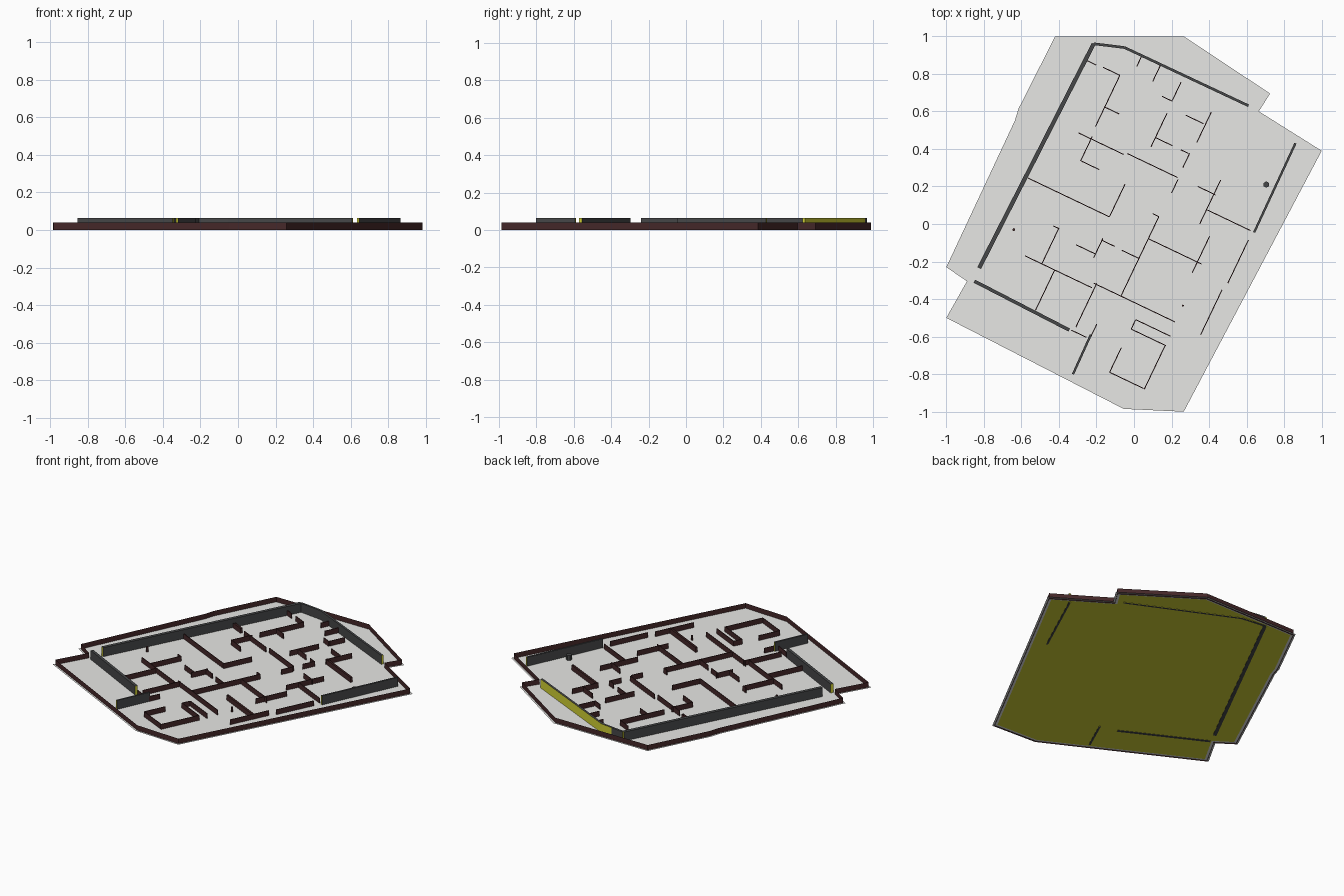
import bpy, bmesh, math
from mathutils import Vector

if "Cube" in bpy.data.objects:
    bpy.data.objects.remove(bpy.data.objects["Cube"])


def material(name, rgb):
    m = bpy.data.materials.new(name)
    m.diffuse_color = (*rgb, 1)
    m.use_nodes = True
    m.node_tree.nodes["Principled BSDF"].inputs["Base Color"].default_value = m.diffuse_color
    return m


LIGHT = material("light grey floor", (0.80, 0.80, 0.78))
DARK = material("dark grey wall", (0.062, 0.064, 0.066))
BROWN = material("dark brown wall", (0.060, 0.021, 0.022))
OLIVE = material("olive yellow", (0.66, 0.65, 0.036))

FLOOR_Z, RIM_TOP, OUTER_TOP = 0.006, 0.039, 0.065


def finish(name, bm, mats):
    me = bpy.data.meshes.new(name)
    bm.to_mesh(me)
    bm.free()
    for m in mats:
        me.materials.append(m)
    ob = bpy.data.objects.new(name, me)
    bpy.context.collection.objects.link(ob)
    return ob


def inset(points, d):
    """Offset a clockwise outline inwards by d with mitred corners."""
    out, n = [], len(points)
    for i in range(n):
        a, b, c = (Vector(points[(i + k) % n]) for k in (-1, 0, 1))
        e1, e2 = (b - a).normalized(), (c - b).normalized()
        n1, n2 = Vector((e1.y, -e1.x)), Vector((e2.y, -e2.x))
        out.append(b + (n1 + n2) * d / (1 + n1.dot(n2)))
    return out


def sheet(name, points, z, mat, up=True):
    bm = bmesh.new()
    f = bm.faces.new([bm.verts.new((p[0], p[1], z)) for p in points])
    f.normal_update()
    if (f.normal.z > 0) != up:
        f.normal_flip()
    return finish(name, bm, [mat])


def add_wall(bm, a, b, width, z0, z1, ends=0, left=0, top=True):
    """Upright box from a to b; ends and left give material slots."""
    a, b = Vector(a), Vector(b)
    d = (b - a).normalized()
    s = Vector((-d.y, d.x)) * width / 2
    ring = [a - s, b - s, b + s, a + s]
    lo = [bm.verts.new((p.x, p.y, z0)) for p in ring]
    hi = [bm.verts.new((p.x, p.y, z1)) for p in ring]
    if top:
        bm.faces.new(lo[::-1])
        bm.faces.new(hi)
    for i, slot in enumerate((0, ends, left, ends)):
        j = (i + 1) % 4
        bm.faces.new((lo[i], lo[j], hi[j], hi[i])).material_index = slot


# Floor outline, clockwise seen from above
outline = [(-.42, 1), (.265, 1), (.725, .695), (.665, .60), (1, .39), (.265, -1),
           (-.055, -.985), (-1, -.50), (-.89, -.305), (-1, -.23), (-.635, .55),
           (-.615, .615)]
sheet("floor", outline, FLOOR_Z, LIGHT)
sheet("floor_underside", inset(outline, 0.028), FLOOR_Z - 0.001, OLIVE, up=False)

# Thin rim standing just inside the floor edge
bm = bmesh.new()
rim = inset(outline, 0.012)
lo = [bm.verts.new((p.x, p.y, 0)) for p in rim]
hi = [bm.verts.new((p.x, p.y, RIM_TOP)) for p in rim]
for i in range(len(rim)):
    j = (i + 1) % len(rim)
    bm.faces.new((lo[j], lo[i], hi[i], hi[j]))
finish("rim", bm, [BROWN])

# Tall outer walls: name, start, end, thickness, olive left side
for name, a, b, w, left in (
        ("west_wall", (-.825, -.235), (-.215, .96), .022, 0),
        ("north_corner_wall", (-.215, .96), (-.13, .95), .014, 0),
        ("north_bend_wall", (-.13, .95), (-.05, .94), .014, 1),
        ("north_wall", (-.05, .94), (.61, .63), .014, 1),
        ("east_wall", (.64, -.045), (.86, .43), .012, 0),
        ("south_wall", (-.85, -.305), (-.345, -.565), .018, 0),
        ("entry_wall", (-.325, -.80), (-.23, -.59), .012, 0)):
    bm = bmesh.new()
    add_wall(bm, a, b, w, 0.003, OUTER_TOP, ends=1, left=left)
    finish(name, bm, [DARK, OLIVE])


# Low partitions: start x, start y, length, all along one plan direction
def partitions(name, degrees, rows, width, top=True):
    d = Vector((math.cos(math.radians(degrees)), math.sin(math.radians(degrees))))
    bm = bmesh.new()
    for x, y, length in rows:
        p = Vector((x, y))
        add_wall(bm, p, p + d * length, width, FLOOR_Z, RIM_TOP, top=top)
    finish(name, bm, [BROWN])


partitions("cross_partitions", -25.5, [
    (-.26, .875, .065), (-.165, .835, .10), (-.16, .625, .09), (-.295, .485, .265),
    (-.035, .375, .295), (-.28, .335, .105), (.25, .395, .045), (.115, .46, .10),
    (.15, .68, .06), (.275, .58, .105), (.34, .20, .105), (.39, .075, .255),
    (.08, -.08, .31), (.10, .055, .035), (-.565, .245, .48), (-.31, -.11, .115),
    (-.175, -.085, .08), (-.065, -.14, .105), (-.43, -.01, .035), (-.58, -.17, .395),
    (-.215, -.315, .48), (.01, -.51, .205), (-.015, -.56, .205), (-.13, -.79, .20),
    (-.335, -.565, .09)], 0.005)
# Wider partitions are hollow and open at the top
partitions("hollow_cross_partitions", -25.5, [
    (-.42, .55, .10), (.335, .445, .30), (.14, -.31, .318)], 0.014, top=False)
partitions("long_partitions", 64.5, [
    (-.205, .52, .30), (-.285, .335, .145), (.20, .165, .08), (.26, .30, .085),
    (.09, .41, .20), (.015, .84, .055), (.10, .76, .095), (.205, .66, .105),
    (.335, .435, .178), (.35, 0, .26), (.31, -.26, .215), (.50, -.315, .255),
    (-.07, -.385, .47), (-.13, .04, .19), (-.215, -.18, .115), (-.49, -.21, .205),
    (-.31, -.55, .26), (-.525, -.46, .235), (.355, -.59, .265), (-.015, -.56, .055),
    (.055, -.88, .255), (-.13, -.79, .145), (-.23, -.60, .075)], 0.005)

# Small free-standing posts
for name, x, y, r, mat in (("west_post", -.64, -.03, .008, BROWN),
                           ("east_post", .705, .21, .017, DARK),
                           ("south_post", .26, -.435, .006, BROWN)):
    bm = bmesh.new()
    bmesh.ops.create_cone(bm, cap_ends=True, segments=6, radius1=r, radius2=r,
                          depth=RIM_TOP - FLOOR_Z)
    bmesh.ops.translate(bm, verts=bm.verts, vec=(x, y, (RIM_TOP + FLOOR_Z) / 2))
    finish(name, bm, [mat])
